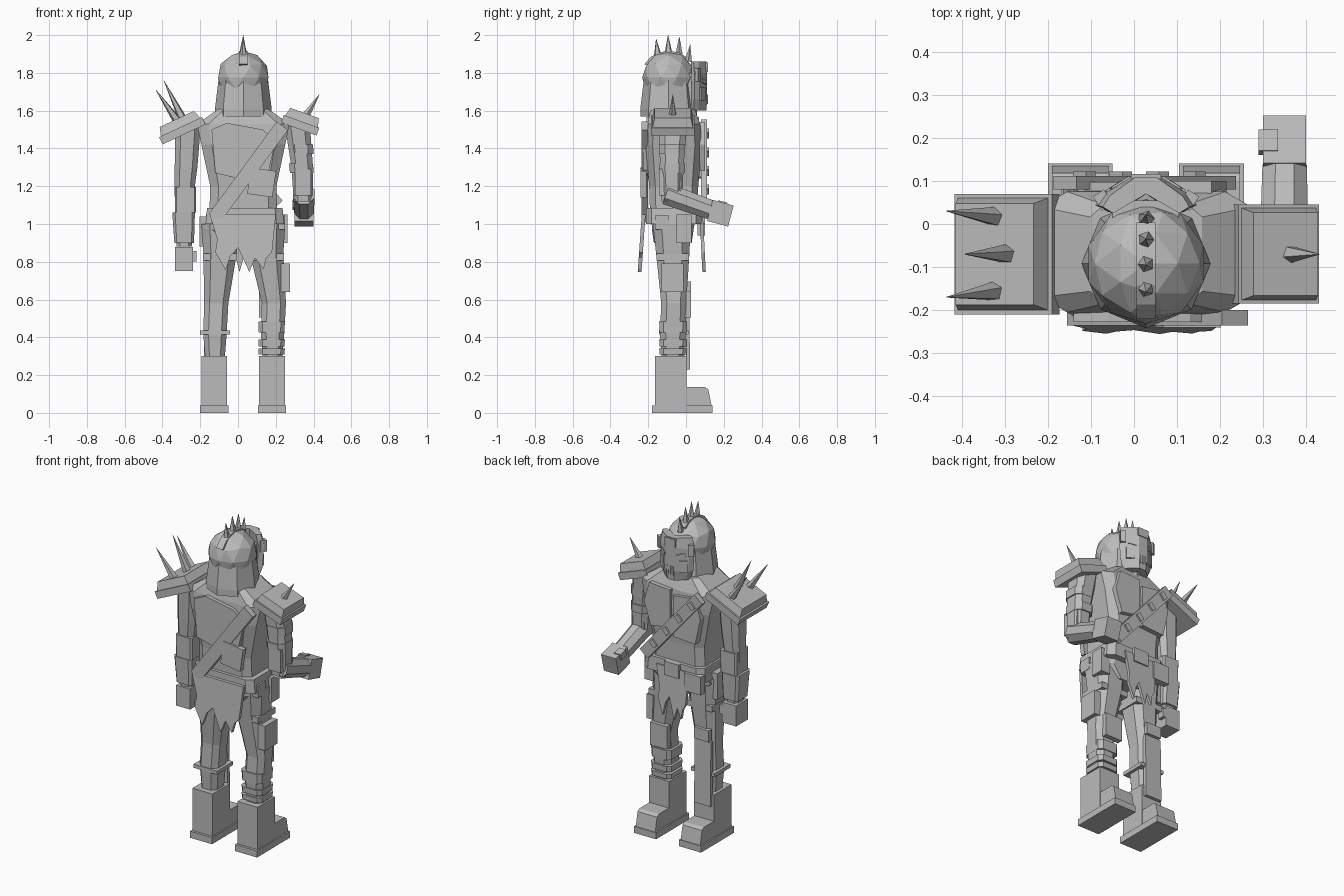
import bpy, bmesh, math
from mathutils import Vector, Euler

if "Cube" in bpy.data.objects:
    bpy.data.objects.remove(bpy.data.objects["Cube"])

CX = 0.028   # body centre line
GREY = bpy.data.materials.new("plain grey")
GREY.diffuse_color = (0.5, 0.5, 0.5, 1)
GREY.use_nodes = True
GREY.node_tree.nodes["Principled BSDF"].inputs["Base Color"].default_value = GREY.diffuse_color

def finish(name, bm):
    bmesh.ops.recalc_face_normals(bm, faces=bm.faces)
    me = bpy.data.meshes.new(name)
    bm.to_mesh(me)
    bm.free()
    me.materials.append(GREY)
    ob = bpy.data.objects.new(name, me)
    bpy.context.collection.objects.link(ob)
    return ob

def skin_rings(name, rings):
    bm = bmesh.new()
    vs = [[bm.verts.new(p) for p in r] for r in rings]
    n = len(vs[0])
    for a, b in zip(vs, vs[1:]):
        for i in range(n):
            bm.faces.new((a[i], a[(i + 1) % n], b[(i + 1) % n], b[i]))
    bm.faces.new(vs[0][::-1])
    bm.faces.new(vs[-1])
    return finish(name, bm)

def loft(name, rings, c=0.55):
    """Chamfered rectangles (x, y, z, half width, half depth) joined upward."""
    out = []
    for x, y, z, hx, hy in rings:
        out.append([(x + u * hx, y + v * hy, z) for u, v in
                    ((1, -c), (1, c), (c, 1), (-c, 1), (-1, c), (-1, -c), (-c, -1), (c, -1))])
    return skin_rings(name, out)

def box(name, c, s, rot=(0, 0, 0)):
    m = Euler([math.radians(a) for a in rot]).to_matrix()
    return skin_rings(name, [[Vector(c) + m @ Vector((x * s[0] / 2, y * s[1] / 2, z * s[2] / 2))
                              for x, y in ((-1, -1), (1, -1), (1, 1), (-1, 1))] for z in (-1, 1)])

def extent(name, x, y, z):
    return box(name, [(a + b) / 2 for a, b in (x, y, z)], [b - a for a, b in (x, y, z)])

def tube(name, p, q, r1, r2, n=6):
    p, q = Vector(p), Vector(q)
    m = (q - p).to_track_quat('Z', 'Y').to_matrix()
    angles = [2 * math.pi * (i + .5) / n for i in range(n)]
    return skin_rings(name, [[o + m @ Vector((r * math.cos(a), r * math.sin(a), 0)) for a in angles]
                             for o, r in ((p, r1), (q, r2))])

def spike(name, p, q, r):
    return tube(name, p, q, r, 0.001, 5)

def plate(name, pts, y0, y1, slope=0, ztop=1.04):
    """Outline in x, z given thickness along y; slope flares it away lower down."""
    return skin_rings(name, [[(x, y + slope * (ztop - z), z) for x, z in pts] for y in (y0, y1)])

def band(x0, z0, x1, z1, w):
    d = Vector((x1 - x0, z1 - z0)).normalized() * w / 2
    return [(x0 - d.y, z0 + d.x), (x1 - d.y, z1 + d.x), (x1 + d.y, z1 - d.x), (x0 + d.y, z0 - d.x)]

# boots and legs
for side, bx, tx in (("left", -0.125, -0.095), ("right", 0.18, 0.152)):
    extent(side + "_boot_sole", (bx - .075, bx + .075), (-.18, .14), (0, .04))
    extent(side + "_boot_shaft", (bx - .068, bx + .068), (-.165, .003), (.04, .3))
    skin_rings(side + "_boot_toe", [[(bx + s * .066, y, z) for y, z in
               ((0, .04), (.135, .04), (.118, .125), (.1, .137), (0, .137))] for s in (-1, 1)])
    loft(side + "_leg", [(bx + .003, -.07, .29, .052, .06), (bx + .003, -.07, .42, .062, .068),
         (bx + .01, -.065, .58, .064, .066), (tx, -.07, .84, .088, .088), (tx, -.075, 1.0, .098, .1)])
    box(side + "_thigh_band", (tx, -.07, .825), (.182, .17, .035))
box("left_shin_band", (-.122, -.065, .425), (.16, .155, .022))
for i, (z, h) in enumerate(((.325, .03), (.37, .035), (.455, .06))):
    loft("right_shin_wrap_%d" % i, [(.178, -.068, z - h / 2, .068, .072), (.178, -.068, z + h / 2, .07, .074)], .7)
box("left_shin_guard", (-.125, .008, .425), (.11, .022, .39), (1, 0, 0))
box("left_knee_guard", (-.122, .012, .66), (.1, .03, .07))
box("right_knee_guard", (.168, .01, .575), (.115, .035, .14))
extent("thigh_pouch", (.215, .275), (-.13, -.012), (.64, .79))

# torso, belt and pouches
loft("pelvis", [(CX, -.07, .9, .12, .1), (CX, -.07, .97, .2, .11), (CX, -.065, 1.06, .195, .12)], .75)
loft("torso", [(CX, -.065, 1.04, .18, .125), (CX, -.065, 1.2, .175, .13), (CX, -.065, 1.42, .222, .15),
               (CX, -.065, 1.53, .245, .14), (CX, -.07, 1.61, .13, .115)], .75)
loft("belt", [(CX + .008, -.065, 1.0, .208, .148), (CX + .008, -.065, 1.085, .2, .146)], .8)
extent("belt_buckle", (-.02, .08), (.08, .1), (1.0, 1.085))
for i, (x, y, z) in enumerate((((-.205, -.15), (-.12, -.01), (.88, 1.04)), ((.2, .262), (-.05, .03), (.9, 1.05)),
                               ((.215, .25), (-.165, -.09), (.97, 1.045)), ((-.17, -.06), (.06, .1), (.94, 1.05)))):
    extent("belt_pouch_%d" % i, x, y, z)

# torn cloth hanging front and back
rag = [(-.15, 1.05), (-.11, .92), (-.12, .85), (-.065, .755), (-.04, .83), (0, .875), (.03, .81), (.06, .745),
       (.09, .82), (.135, .76), (.15, .82), (.18, .85), (.2, 1.05)]
plate("back_cloth", rag, -.235, -.215, -.07)
plate("front_cloth", [(CX + (CX - x) * .62, z) for x, z in rag], .072, .09, .05)

# armour plates and bandoliers
plate("back_plate", [(-.14, 1.5), (-.12, 1.27), (.0, 1.24), (.16, 1.27), (.2, 1.44), (.13, 1.5), (-.06, 1.535)],
      -.228, -.19)
plate("back_strap", band(-.125, 1.03, .235, 1.52, .075), -.236, -.2)
box("back_pouch", (.125, -.225, 1.22), (.135, .03, .14), (0, 8, 0))
plate("right_chest_plate", [(.04, 1.53), (.04, 1.3), (.17, 1.28), (.215, 1.42), (.18, 1.54)], .05, .1)
plate("left_chest_plate", [(.02, 1.5), (.02, 1.25), (-.13, 1.24), (-.165, 1.4), (-.13, 1.52)], .05, .098)
plate("front_strap", band(-.16, 1.53, .21, 1.1, .07), .08, .112)
for i in range(4):
    t = .12 + i * .23
    box("strap_stud_%d" % i, (-.16 + .37 * t, .112, 1.53 - .43 * t), (.03, .02, .045), (0, 42, 0))

# shoulder pads with spikes
def pad(name, c, s, tilt):
    m = Euler((0, math.radians(tilt), 0)).to_matrix()
    rings = []
    for z, kx, ky in ((-.045, 1, 1), (-.002, 1, 1), (-.002, .92, .93), (.045, .8, .84)):
        rings.append([Vector(c) + m @ Vector((x * s[0] * kx / 2, y * s[1] * ky / 2, z))
                      for x, y in ((-1, -1), (1, -1), (1, 1), (-1, 1))])
    skin_rings(name, rings)
pad("left_shoulder_pad", (-.305, -.07, 1.515), (.25, .28), -25)
pad("right_shoulder_pad", (.337, -.07, 1.545), (.2, .23), 20)
for i, (p, q) in enumerate((((-.31, .015, 1.53), (-.435, .03, 1.71)), ((-.285, -.07, 1.54), (-.393, -.07, 1.76)),
                            ((-.31, -.155, 1.53), (-.435, -.17, 1.71)), ((.345, -.07, 1.55), (.43, -.07, 1.685)))):
    spike("shoulder_spike_%d" % i, p, q, .026)

# left arm hanging down
loft("left_arm", [(-.285, -.07, .88, .04, .045), (-.285, -.07, 1.15, .05, .055), (-.275, -.07, 1.3, .06, .065),
                  (-.265, -.07, 1.52, .068, .075)])
loft("left_elbow_guard", [(-.278, -.07, 1.06, .055, .062), (-.278, -.07, 1.195, .056, .065)], .85)
loft("left_forearm_cuff", [(-.285, -.07, .9, .052, .058), (-.288, -.07, 1.06, .06, .066)], .75)
box("left_hand", (-.287, -.065, .815), (.095, .115, .125))
box("left_thumb", (-.235, -.03, .83), (.03, .04, .055))

# right arm bent forward
loft("right_upper_arm", [(.345, -.075, 1.12, .05, .055), (.34, -.075, 1.3, .057, .062),
                         (.315, -.07, 1.52, .066, .075)])
for i, z in enumerate((1.27, 1.37)):
    loft("right_arm_band_%d" % i, [(.337, -.074, z, .062, .068), (.334, -.074, z + .05, .064, .07)])
box("right_elbow_guard", (.345, -.085, 1.22), (.085, .115, .14))
tube("right_forearm", (.348, -.105, 1.16), (.35, .13, 1.075), .062, .056, 8)
box("right_hand", (.35, .182, 1.057), (.1, .115, .115), (-15, 0, 0))
box("right_thumb", (.312, .19, 1.1), (.045, .05, .04), (-15, 0, 0))

# hooded head
bm = bmesh.new()
bmesh.ops.create_icosphere(bm, subdivisions=2, radius=.14)
bmesh.ops.translate(bm, verts=bm.verts, vec=(CX, -.092, 1.775))
finish("hood_dome", bm)
skin_rings("hood_skirt", [[(CX + r * math.cos(a * math.pi / 4), -.092 + r * math.sin(a * math.pi / 4), z)
                           for a in range(8)] for z, r in ((1.57, .15), (1.61, .15), (1.79, .128))])
extent("face", (-.05, .105), (-.05, .055), (1.6, 1.8))

# ridge strip over the hood with its spikes
arc = [math.radians(a) for a in range(-40, 61, 20)]
outer = [(-.092 - .148 * math.sin(a), 1.775 + .142 * math.cos(a)) for a in arc]
inner = [(-.092 - .12 * math.sin(a), 1.775 + .118 * math.cos(a)) for a in arc[::-1]]
skin_rings("hood_ridge", [[(CX + s * .022, y, z) for y, z in outer + inner] for s in (-1, 1)])
for i, (y, z, ty, tz) in enumerate(((-.15, 1.895, -.158, 1.98), (-.093, 1.91, -.095, 2.0),
                                    (-.037, 1.9, -.035, 1.99), (.012, 1.86, .022, 1.95))):
    spike("hood_spike_%d" % i, (CX, y, z), (CX, ty, tz), .02)

# face mask: two angled wings with brow, cheek plates, hinges and eye and mouth slits
def mask_ring(z, k, y):
    return [(CX + u * k, y + v, z) for u, v in ((-.118, -.06), (-.1, -.035), (-.03, .008), (.03, .008),
            (.1, -.035), (.118, -.06), (.09, -.075), (0, -.03), (-.09, -.075))]
skin_rings("mask", [mask_ring(1.6, .72, .1), mask_ring(1.66, .92, .104), mask_ring(1.8, 1, .104),
                    mask_ring(1.86, .85, .1)])
box("mask_brow", (CX, .105, 1.83), (.07, .022, .05))
for s, n in ((-1, "left"), (1, "right")):
    box(n + "_eye_slit", (CX + s * .06, .094, 1.755), (.05, .008, .022), (0, s * -14, s * -32))
    box(n + "_cheek_plate", (CX + s * .07, .084, 1.69), (.045, .016, .07), (0, 0, s * -32))
    box(n + "_mask_hinge", (CX + s * .1, .055, 1.79), (.03, .04, .07), (0, 0, s * -32))
for i in (-1, 0, 1):
    box("mouth_slit_%d" % (i + 1), (CX + i * .018, .112, 1.66), (.008, .008, .05))
